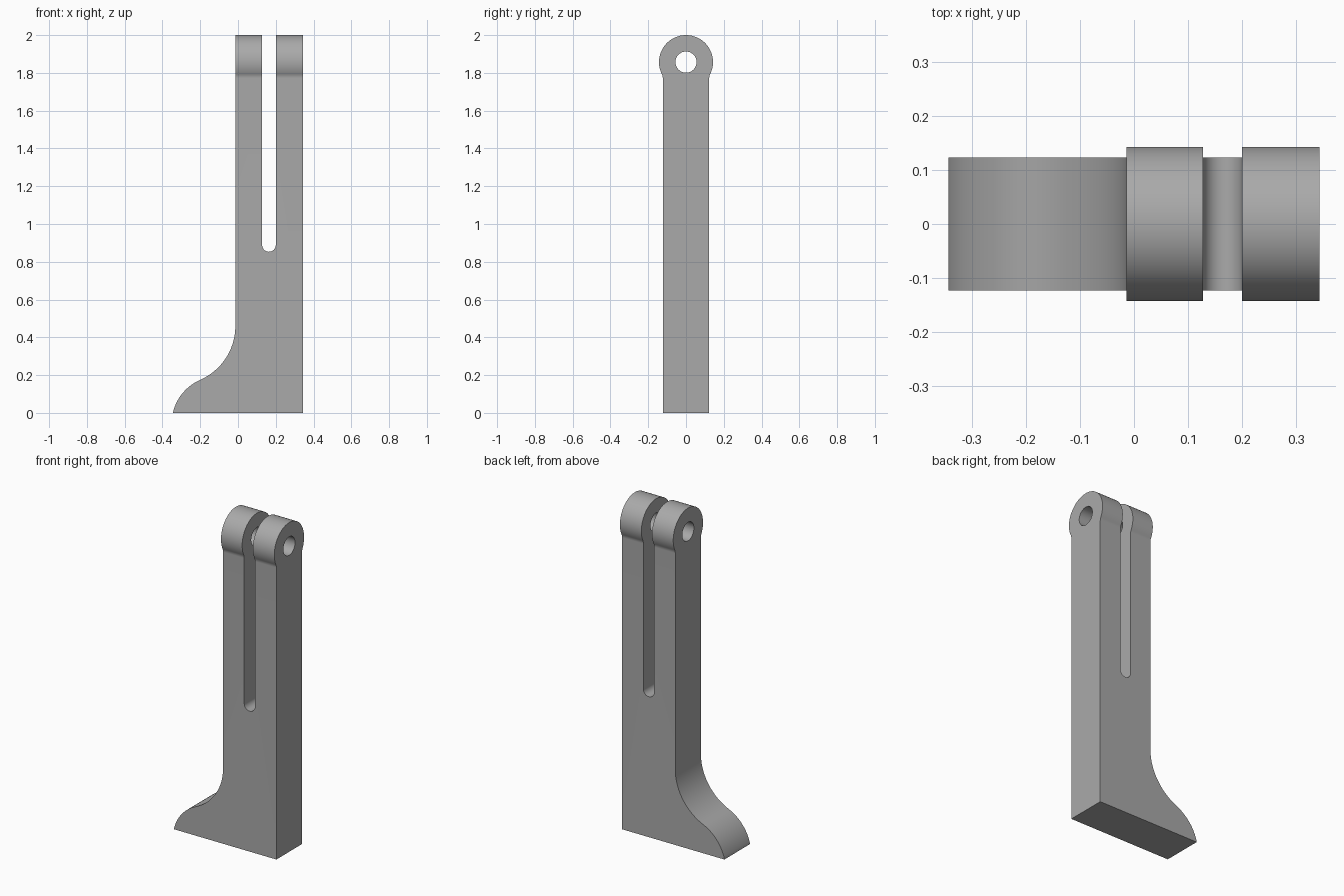
import bpy, bmesh
from math import sin, cos, pi, atan2, sqrt

if "Cube" in bpy.data.objects:
    bpy.data.objects.remove(bpy.data.objects["Cube"], do_unlink=True)

grey = bpy.data.materials.new("plain grey")
grey.use_nodes = True
colour = (0.4, 0.4, 0.4, 1)
grey.diffuse_color = colour
grey.node_tree.nodes["Principled BSDF"].inputs["Base Color"].default_value = colour


def arc(centre, radius, start, end, steps=24):
    """Points along a circular arc, including both ends."""
    angles = [start + (end - start) * i / steps for i in range(steps + 1)]
    return [(centre[0] + radius * cos(a), centre[1] + radius * sin(a)) for a in angles]


def prism(name, outline, axis, half):
    """Extrude an outline symmetrically along x or y."""
    bm = bmesh.new()
    place = (lambda u, v: (u, -half, v)) if axis == "y" else (lambda u, v: (-half, u, v))
    face = bm.faces.new([bm.verts.new(place(u, v)) for u, v in outline])
    out = bmesh.ops.extrude_face_region(bm, geom=[face])
    moved = [g for g in out["geom"] if isinstance(g, bmesh.types.BMVert)]
    shift = (0, 2 * half, 0) if axis == "y" else (2 * half, 0, 0)
    bmesh.ops.translate(bm, verts=moved, vec=shift)
    bmesh.ops.recalc_face_normals(bm, faces=bm.faces)
    mesh = bpy.data.meshes.new(name)
    bm.to_mesh(mesh)
    bm.free()
    mesh.materials.append(grey)
    obj = bpy.data.objects.new(name, mesh)
    bpy.context.collection.objects.link(obj)
    return obj


def cut(target, tool, operation):
    mod = target.modifiers.new(operation.lower(), "BOOLEAN")
    mod.object, mod.operation, mod.solver = tool, operation, "EXACT"
    bpy.context.view_layer.objects.active = target
    bpy.ops.object.modifier_apply(modifier=mod.name)
    bpy.data.objects.remove(tool, do_unlink=True)


# Front outline: curved foot, straight post and round-bottomed slot
left, right, toe, top = -0.014, 0.344, -0.344, 2.0
bend = (-0.2, 0.175)
hollow_r = 0.311
hollow = (left - hollow_r, 0.46)
lean = atan2(bend[1] - hollow[1], bend[0] - hollow[0])
crown_r = 0.253
crown = (bend[0] + crown_r * cos(lean), bend[1] + crown_r * sin(lean))
toe_angle = atan2(-crown[1], toe - crown[0])
foot = arc(crown, crown_r, toe_angle, lean + pi)[1:-1]
slot = arc((0.164, 0.889), 0.036, pi, 2 * pi)
outline = [(right, 0), (toe, 0)] + foot + arc(hollow, hollow_r, lean, 0)
outline += [(left, top + 0.1), (0.128, top + 0.1)] + slot + [(0.2, top + 0.1), (right, top + 0.1)]
post = prism("slotted_post", outline, "y", 0.3)

# Side outline: straight sides blended into a round eye
half, eye_r, blend_r = 0.123, 0.143, 0.05
eye = (0, top - eye_r)
drop = sqrt((eye_r + blend_r) ** 2 - (half + blend_r) ** 2)
turn = atan2(drop, half + blend_r)
blend = arc((half + blend_r, eye[1] - drop), blend_r, pi, pi - turn, 8)
side = [(half, -0.1)] + blend[:-1] + arc(eye, eye_r, -turn, pi + turn, 64)
side += [(-y, z) for y, z in reversed(blend[:-1])] + [(-half, -0.1)]
cut(post, prism("side_shape", side, "x", 0.6), "INTERSECT")

# Pin hole through both eyes
cut(post, prism("pin_hole", arc(eye, 0.056, 0, 2 * pi, 48)[:-1], "x", 0.7), "DIFFERENCE")

bpy.ops.object.select_all(action="DESELECT")
post.select_set(True)
bpy.context.view_layer.objects.active = post
bpy.ops.object.shade_smooth_by_angle(angle=pi / 6)
